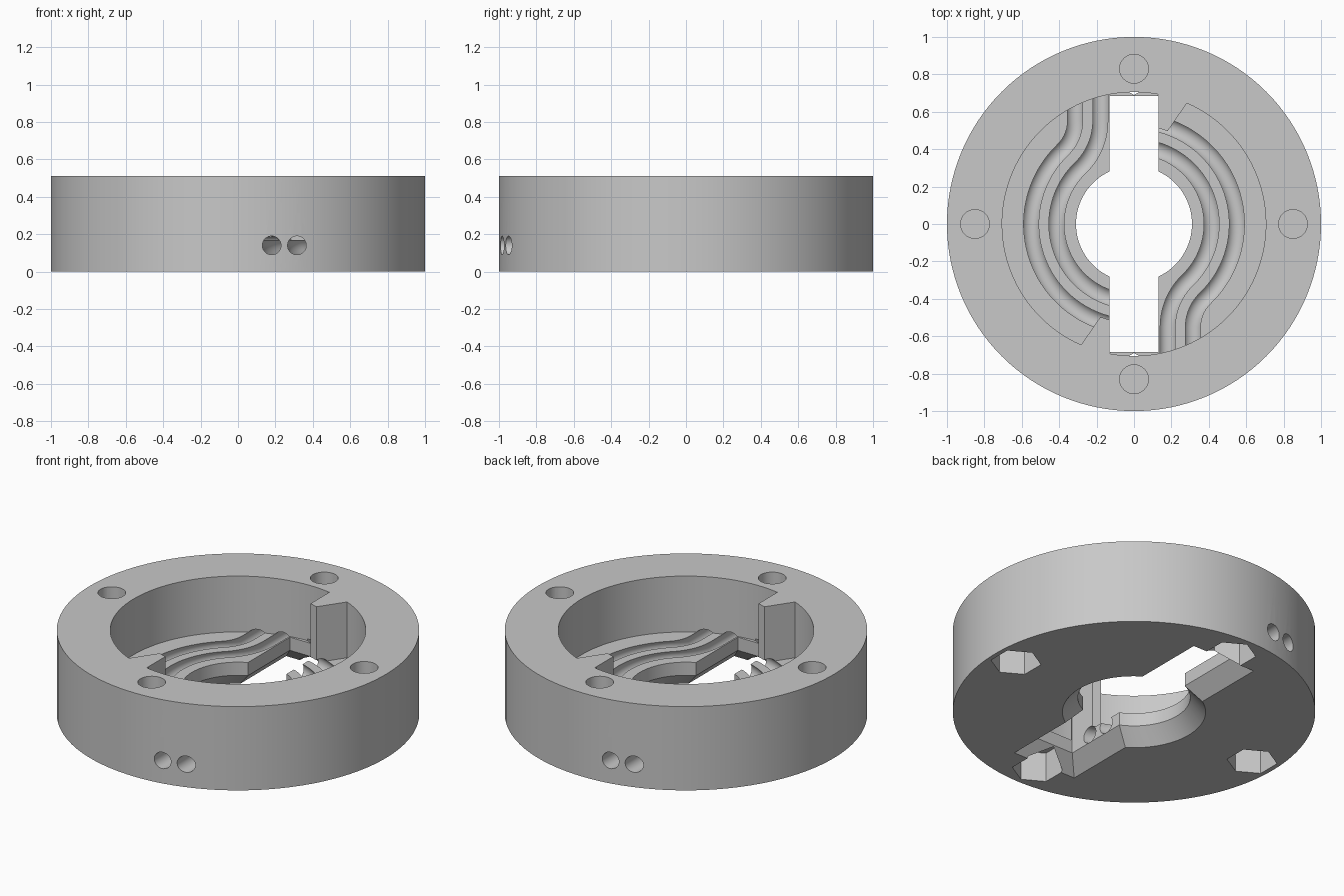
import bpy, bmesh
from math import sin, cos, pi, asin, acos, atan2, radians
from mathutils import Matrix, Vector

if "Cube" in bpy.data.objects:
    bpy.data.objects.remove(bpy.data.objects["Cube"], do_unlink=True)

HEIGHT, FLOOR, BOWL_R = 0.51, 0.17, 0.705
TUBE_Z, TUBE_R = 0.14, 0.05

grey = bpy.data.materials.new("plain_grey")
grey.diffuse_color = (0.58, 0.58, 0.58, 1)
grey.use_nodes = True
grey.node_tree.nodes["Principled BSDF"].inputs["Base Color"].default_value = (0.58, 0.58, 0.58, 1)


def arc(cx, cy, r, a0, a1, n):
    return [(cx + r * cos(a0 + (a1 - a0) * i / n), cy + r * sin(a0 + (a1 - a0) * i / n))
            for i in range(n + 1)]


def ring(cx, cy, r, n, start=0.0):
    return arc(cx, cy, r, start, start + 2 * pi, n)[:-1]


def loft(name, sections):
    """Closed solid through equal-length loops of 3D points."""
    bm = bmesh.new()
    loops = [[bm.verts.new(p) for p in s] for s in sections]
    for a, b in zip(loops, loops[1:]):
        for i in range(len(a)):
            j = (i + 1) % len(a)
            bm.faces.new((a[i], a[j], b[j], b[i]))
    bm.faces.new(loops[0][::-1])
    bm.faces.new(loops[-1])
    bmesh.ops.recalc_face_normals(bm, faces=bm.faces)
    mesh = bpy.data.meshes.new(name)
    bm.to_mesh(mesh)
    bm.free()
    obj = bpy.data.objects.new(name, mesh)
    bpy.context.collection.objects.link(obj)
    return obj


def prism(name, outline, z0, z1):
    return loft(name, [[(x, y, z) for x, y in outline] for z in (z0, z1)])


def tube(name, path, turn):
    """Round tube along a flat path, turned about the vertical axis."""
    rot = Matrix.Rotation(turn, 3, 'Z')
    pts = [Vector((x, y, TUBE_Z)) for x, y in path]
    sections = []
    for i, p in enumerate(pts):
        t = (pts[min(i + 1, len(pts) - 1)] - pts[max(i - 1, 0)]).normalized()
        side = Vector((-t.y, t.x, 0))
        sections.append([rot @ (p + side * u + Vector((0, 0, v)))
                         for u, v in ring(0, 0, TUBE_R, 24, pi / 24)])
    return loft(name, sections)


def cut(target, cutter):
    cutter.hide_render = True
    mod = target.modifiers.new("cut", 'BOOLEAN')
    mod.operation, mod.solver, mod.object = 'DIFFERENCE', 'EXACT', cutter
    bpy.context.view_layer.objects.active = target
    bpy.ops.object.modifier_apply(modifier=mod.name)
    bpy.data.objects.remove(cutter, do_unlink=True)


# Round body
body = prism("round_housing", ring(0, 0, 1, 128), 0, HEIGHT)

# Bowl with two stop blocks left standing
start = atan2(0.647, 0.283)
end = -pi / 2 - asin(0.13 / BOWL_R)
half = arc(0, 0, BOWL_R, start, end, 56)
half += [(-0.1, -0.66), (-0.1, -0.528), (-0.13, -0.513), (-0.18, -0.497)]
bowl = half + [(-x, -y) for x, y in half]
cut(body, prism("bowl_cutter", bowl, FLOOR, 0.7))


# Keyhole opening, flared at the underside
def keyhole(off, z):
    w, l, r = 0.13 + off, 0.685 + off, 0.31 + off
    a = acos(w / r)
    side = arc(0, 0, r, -a, a, 32) + [(w, l)]
    side += [(-w, l)]
    other = [(-x, -y) for x, y in side]
    return [(x, y, z) for x, y in side + other]


cut(body, loft("keyhole_cutter", [keyhole(0.104, -0.02), keyhole(0, 0.09), keyhole(0, 0.7)]))

# Two pairs of S-shaped wire channels that leave through the wall
bend = 0.35
cx = 0.18 + bend
theta = acos(cx / (0.415 + bend))
cy = -(0.415 + bend) * sin(theta)
for turn in (0, pi):
    for r, rho in ((0.415, bend), (0.55, bend - 0.135)):
        path = arc(0, 0, r, radians(91), -theta, 40)
        path += arc(cx, cy, rho, pi - theta, pi, 14)[1:]
        path.append((cx - rho, -1.1))
        cut(body, tube("channel_cutter", path, turn))

# Screw holes above, hexagonal nut pockets below
for x, y in ((0.85, 0), (-0.85, 0), (0, 0.83), (0, -0.83)):
    cut(body, prism("screw_cutter", ring(x, y, 0.077, 32), 0.2, 0.7))
    cut(body, prism("nut_cutter", ring(x, y, 0.14, 6, pi / 6), -0.1, 0.18))

# Finish
body.data.materials.clear()
body.data.materials.append(grey)
for p in body.data.polygons:
    p.material_index = 0
bpy.ops.object.select_all(action='DESELECT')
body.select_set(True)
bpy.context.view_layer.objects.active = body
bpy.ops.object.shade_smooth_by_angle(angle=radians(30))
